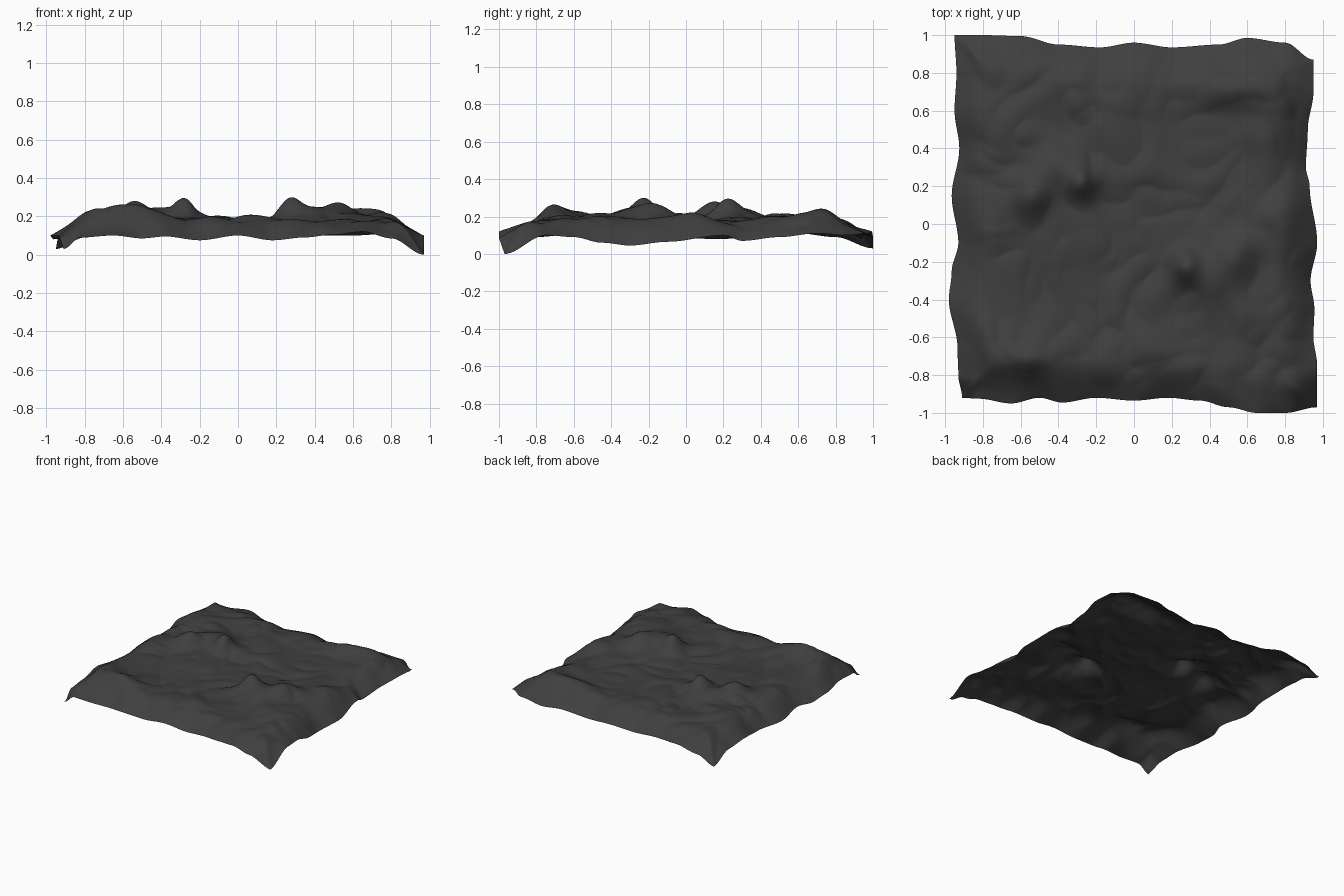
import bpy, bmesh, math
from mathutils import Vector, noise

if "Cube" in bpy.data.objects:
    bpy.data.objects.remove(bpy.data.objects["Cube"])

N = 160

# Border curves: (along, across, height), listed in increasing "along"
FRONT = [(-.91, -.92, .03), (-.82, -.925, .09), (-.65, -.95, .10), (-.5, -.92, .085), (-.38, -.945, .095),
         (-.2, -.92, .075), (0, -.935, .10), (.18, -.92, .075), (.35, -.935, .09), (.5, -.97, .105),
         (.65, -1, .12), (.8, -1, .085), (.97, -.97, .0)]
BACK = [(-.95, 1, .03), (-.8, 1, .09), (-.6, .995, .12), (-.4, .95, .10), (-.18, .935, .08),
        (0, .96, .10), (.2, .935, .08), (.45, .95, .10), (.6, .985, .10), (.8, .96, .11), (.95, .87, .10)]
LEFT = [(-.92, -.91, .03), (-.8, -.93, .09), (-.65, -.935, .10), (-.4, -.98, .10), (-.25, -.965, .08),
        (-.1, -.93, .09), (.15, -.965, .08), (.4, -.925, .085), (.6, -.95, .11), (.8, -.94, .09), (1, -.95, .03)]
RIGHT = [(-.97, .97, .0), (-.75, .97, .10), (-.6, .95, .09), (-.45, .955, .06), (-.3, .935, .045),
         (-.1, .97, .065), (.2, .93, .10), (.3, .91, .07), (.5, .92, .09), (.7, .95, .11), (.87, .95, .10)]

# Hills, each repeated by a half turn: (x, y, radius x, radius y, height)
HILLS = [(.27, -.22, .08, .09, .095), (.54, -.15, .11, .11, .085), (.42, -.30, .17, .13, .055),
         (.62, -.50, .13, .14, .03), (.80, .03, .16, .11, .055), (-.55, -.71, .20, .10, .07),
         (-.80, -.60, .13, .16, .045), (-.5, -.42, .2, .18, -.012), (.12, -.68, .28, .14, .02),
         (.82, -.45, .12, .2, .03), (.0, -.1, .14, .2, -.004)]


def smooth(t):
    t = max(0, min(1, t))
    return t * t * (3 - 2 * t)


def sample(pts, t):
    """Point on a border curve at t in 0..1."""
    a, b = pts[0][0], pts[-1][0]
    s = a + (b - a) * t
    for p, q in zip(pts, pts[1:]):
        if s <= q[0] + 1e-6:
            k = smooth((s - p[0]) / (q[0] - p[0]))
            return s, p[1] + (q[1] - p[1]) * k, p[2] + (q[2] - p[2]) * k
    return pts[-1]


def row(pts, t):
    return Vector(sample(pts, t))


def col(pts, t):
    s, o, z = sample(pts, t)
    return Vector((o, s, z))


def relief(x, y):
    h = .175
    for cx, cy, rx, ry, a in HILLS:
        for s in (1, -1):
            h += a * math.exp(-((x - s * cx) / rx) ** 2 - ((y - s * cy) / ry) ** 2)
    # creased, rounded rock detail
    p = Vector((x * 2.6 + 3, y * 2.6 + 1, .4))
    warp = noise.noise_vector(p) * .4
    h += .022 * (abs(noise.noise(p + warp)) * 2 - .3)
    h += .014 * (abs(noise.noise(p * 2 + warp)) * 2 - .4)
    return h


# Rocky sheet: patch stretched between the four borders, relief inside
bm = bmesh.new()
grid = []
c00, c10, c01, c11 = row(FRONT, 0), row(FRONT, 1), row(BACK, 0), row(BACK, 1)
for j in range(N + 1):
    v = j / N
    line = []
    for i in range(N + 1):
        u = i / N
        p = (row(FRONT, u) * (1 - v) + row(BACK, u) * v + col(LEFT, v) * (1 - u) + col(RIGHT, v) * u
             - (c00 * (1 - u) + c10 * u) * (1 - v) - (c01 * (1 - u) + c11 * u) * v)
        d = 2 * min(u, 1 - u, v, 1 - v)
        # nearest-border height, fading into the relief
        e = [(2 * v, row(FRONT, u).z), (2 - 2 * v, row(BACK, u).z),
             (2 * u, col(LEFT, v).z), (2 - 2 * u, col(RIGHT, v).z)]
        ws = [1 / (q[0] + .001) ** 2 for q in e]
        edge = sum(w * q[1] for w, q in zip(ws, e)) / sum(ws)
        k = math.sin(min(1, d / .23) * math.pi / 2)
        p.z = max(0, edge + (relief(p.x, p.y) - edge) * k)
        line.append(bm.verts.new(p))
    grid.append(line)
for j in range(N):
    for i in range(N):
        f = bm.faces.new((grid[j][i], grid[j][i + 1], grid[j + 1][i + 1], grid[j + 1][i]))
        f.smooth = True

me = bpy.data.meshes.new("rocky_ground")
bm.to_mesh(me)
bm.free()
ob = bpy.data.objects.new("rocky_ground", me)
bpy.context.collection.objects.link(ob)

# Dark stone colour
mat = bpy.data.materials.new("dark_stone")
mat.diffuse_color = (.05, .05, .05, 1)
mat.use_nodes = True
mat.node_tree.nodes["Principled BSDF"].inputs["Base Color"].default_value = mat.diffuse_color
me.materials.append(mat)
